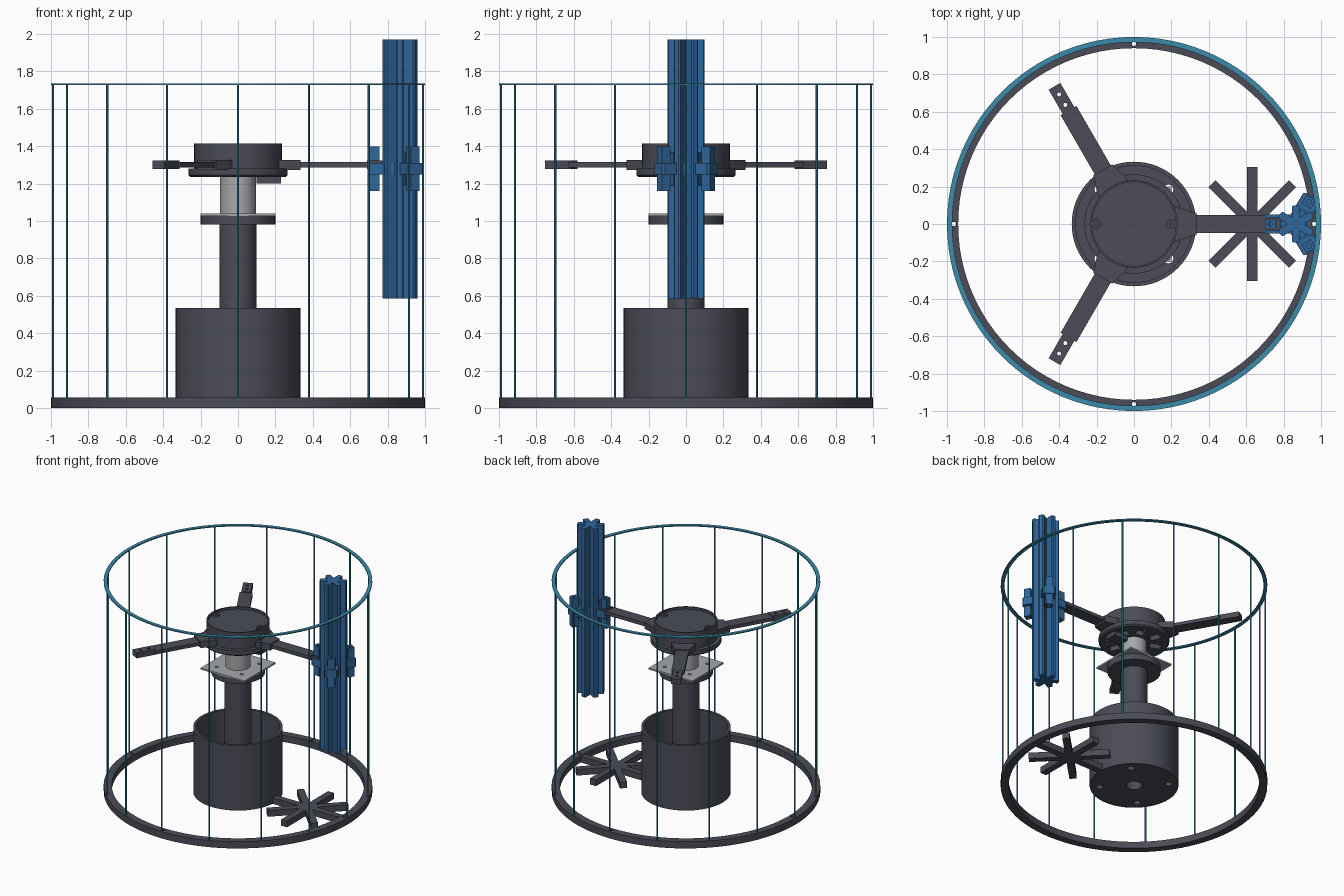
import bpy, bmesh, math
from mathutils import Matrix, Vector

if "Cube" in bpy.data.objects:
    bpy.data.objects.remove(bpy.data.objects["Cube"])


def material(name, rgb):
    m = bpy.data.materials.new(name)
    m.diffuse_color = (*rgb, 1)
    m.use_nodes = True
    m.node_tree.nodes["Principled BSDF"].inputs["Base Color"].default_value = m.diffuse_color
    return m


CHARCOAL = material("charcoal", (0.07, 0.073, 0.095))
BLUE = material("blue", (0.03, 0.135, 0.33))
STEEL = material("light grey", (0.38, 0.39, 0.41))
TEAL = material("teal", (0.045, 0.26, 0.4))


def finish(name, bm, mat, smooth=False):
    bmesh.ops.recalc_face_normals(bm, faces=bm.faces)
    me = bpy.data.meshes.new(name)
    bm.to_mesh(me)
    bm.free()
    ob = bpy.data.objects.new(name, me)
    bpy.context.collection.objects.link(ob)
    me.materials.append(mat)
    if smooth:
        bpy.ops.object.select_all(action='DESELECT')
        ob.select_set(True)
        bpy.context.view_layer.objects.active = ob
        bpy.ops.object.shade_smooth_by_angle(angle=math.radians(30))
    return ob


def lathe(name, profile, mat, n=64):
    """Spin a closed (radius, z) loop around the z axis."""
    bm = bmesh.new()
    rings = [[bm.verts.new((r * math.cos(2 * math.pi * i / n), r * math.sin(2 * math.pi * i / n), z))
              for r, z in profile] for i in range(n)]
    k = len(profile)
    for i in range(n):
        a, b = rings[i], rings[(i + 1) % n]
        for j in range(k):
            bm.faces.new((a[j], b[j], b[(j + 1) % k], a[(j + 1) % k]))
    bmesh.ops.remove_doubles(bm, verts=bm.verts, dist=1e-5)
    return finish(name, bm, mat, True)


def tube(name, r0, r1, z0, z1, mat, n=64):
    return lathe(name, [(r0, z0), (r1, z0), (r1, z1), (r0, z1)], mat, n)


def add_prism(bm, pts, z0, z1, angle=0, at=(0, 0)):
    """Extrude an outline between two heights, turned about z then moved."""
    M = Matrix.Translation((*at, 0)) @ Matrix.Rotation(angle, 4, 'Z')
    lo = [bm.verts.new(M @ Vector((x, y, z0))) for x, y in pts]
    hi = [bm.verts.new(M @ Vector((x, y, z1))) for x, y in pts]
    bm.faces.new(lo[::-1])
    bm.faces.new(hi)
    for i in range(len(pts)):
        j = (i + 1) % len(pts)
        bm.faces.new((lo[i], lo[j], hi[j], hi[i]))


def rect(x0, x1, h):
    return [(x0, -h), (x1, -h), (x1, h), (x0, h)]


def disc(r, n=16, cx=0, cy=0):
    return [(cx + r * math.cos(2 * math.pi * i / n), cy + r * math.sin(2 * math.pi * i / n)) for i in range(n)]


def drill(ob, outlines, z0, z1, angles=(0,), at=(0, 0)):
    """Cut the outlines, repeated at each angle, through an object."""
    bm = bmesh.new()
    for a in angles:
        for o in outlines:
            add_prism(bm, o, z0, z1, a, at)
    cutter = finish(ob.name + "_cutter", bm, ob.data.materials[0])
    cutter.hide_render = True
    cutter.hide_viewport = True
    mod = ob.modifiers.new("holes", 'BOOLEAN')
    mod.operation = 'DIFFERENCE'
    mod.solver = 'EXACT'
    mod.object = cutter


QUARTERS = [i * math.pi / 2 for i in range(4)]
DIAGONALS = [a + math.pi / 4 for a in QUARTERS]
THIRDS = [i * 2 * math.pi / 3 for i in range(3)]

# Base ring with four small holes
base = tube("base_ring", 0.94, 1.0, 0, 0.055, CHARCOAL, 96)
drill(base, [disc(0.012, 8, 0.963)], -0.1, 0.1, QUARTERS)

# Cage: top hoop and sixteen wires
tube("cage_hoop", 0.972, 1.0, 1.726, 1.735, TEAL, 96)
bm = bmesh.new()
for i in range(16):
    add_prism(bm, disc(0.006, 8, 0.989), 0.05, 1.73, i * math.pi / 8)
finish("cage_wires", bm, TEAL)

# Bucket housing with drilled floor
bucket = lathe("bucket", [(0.06, 0), (0.333, 0), (0.333, 0.535), (0.312, 0.535), (0.312, 0.03), (0.06, 0.03)], CHARCOAL)
drill(bucket, [disc(0.027, 16, 0.26)], -0.1, 0.1, DIAGONALS)

# Hollow column with round flange
lathe("column", [(0.06, 0.015), (0.1, 0.015), (0.1, 0.98), (0.2, 0.98), (0.2, 1.027), (0.06, 1.027)], CHARCOAL, 48)

# Motor plate and motor body
bm = bmesh.new()
add_prism(bm, rect(-0.2, 0.2, 0.2), 1.027, 1.04)
plate = finish("motor_plate", bm, STEEL)
drill(plate, [disc(0.014, 12, 0.16)], 1.02, 1.05, DIAGONALS)
lathe("motor", [(0, 1.035), (0.095, 1.035), (0.095, 1.24), (0, 1.24)], STEEL, 48)

# Rotor hub: slotted lower disc, drum with recessed lid, lid bosses
lower = lathe("hub_disc", [(0.05, 1.235), (0.255, 1.235), (0.265, 1.245), (0.265, 1.28), (0.05, 1.28)], CHARCOAL)
drill(lower, [rect(0.125, 0.215, 0.03)], 1.2, 1.3, [math.pi / 8 + i * math.pi / 4 for i in range(8)])
lathe("hub_drum", [(0, 1.275), (0.234, 1.275), (0.234, 1.415), (0.224, 1.415), (0.224, 1.395), (0, 1.395)], CHARCOAL)
bm = bmesh.new()
for a in (0, math.pi):
    add_prism(bm, disc(0.026, 16, 0.2), 1.39, 1.41, a)
bosses = finish("lid_bosses", bm, CHARCOAL)
drill(bosses, [disc(0.011, 12, 0.2)], 1.396, 1.45, (0, math.pi))
bm = bmesh.new()
add_prism(bm, rect(0.1, 0.23, 0.045), 1.2, 1.24)
finish("hub_counterweight", bm, CHARCOAL)

# Three arms: wedge root, beam and drilled tongue
for k, a in enumerate(THIRDS):
    bm = bmesh.new()
    add_prism(bm, [(0.22, -0.09), (0.25, -0.085), (0.335, -0.058), (0.335, 0.058), (0.25, 0.085), (0.22, 0.09)],
              1.272, 1.325, a)
    finish(f"arm_root_{k + 1}", bm, CHARCOAL)
    bm = bmesh.new()
    add_prism(bm, rect(0.33, 0.7, 0.049), 1.286, 1.314, a)
    finish(f"arm_beam_{k + 1}", bm, CHARCOAL)
    bm = bmesh.new()
    add_prism(bm, rect(0.69, 0.85, 0.036), 1.278, 1.322, a)
    tongue = finish(f"arm_tongue_{k + 1}", bm, CHARCOAL)
    drill(tongue, [disc(0.011, 12, 0.735), disc(0.011, 12, 0.8)], 1.2, 1.4, [a])

# Loose eight-spoke spider on the floor
bm = bmesh.new()
out = []
for i in range(8):
    a = i * math.pi / 4
    for x, y in ((0.305, -0.027), (0.305, 0.027)):
        out.append((x * math.cos(a) - y * math.sin(a), x * math.sin(a) + y * math.cos(a)))
    v, r = a + math.pi / 8, 0.027 / math.sin(math.pi / 8)
    out.append((r * math.cos(v), r * math.sin(v)))
add_prism(bm, out, 0, 0.05, 0, (0.632, 0))
finish("floor_spider", bm, CHARCOAL)

# Upright blade: six-ribbed star extrusion
MAST = (0.866, 0)
bm = bmesh.new()
out = []
for i in range(6):
    a = math.pi / 6 + i * math.pi / 3
    for x, y in ((0.093, -0.021), (0.1, -0.012), (0.1, 0.012), (0.093, 0.021)):
        out.append((x * math.cos(a) - y * math.sin(a), x * math.sin(a) + y * math.cos(a)))
    v = a + math.pi / 6
    out.append((0.042 * math.cos(v), 0.042 * math.sin(v)))
add_prism(bm, out, 0.585, 1.97, 0, MAST)
finish("blade_mast", bm, BLUE)

# Three-lobed clamp with upright lugs and sloped gussets
for k, t in enumerate(THIRDS):
    a = t + math.pi
    bm = bmesh.new()
    add_prism(bm, [(0.0, -0.05), (0.16, -0.05), (0.17, -0.04), (0.17, 0.04), (0.16, 0.05), (0.0, 0.05)],
              1.247, 1.31, a, MAST)
    finish(f"clamp_lobe_{k + 1}", bm, BLUE)
    bm = bmesh.new()
    add_prism(bm, rect(0.11, 0.163, 0.027), 1.16, 1.398, a, MAST)
    lug = finish(f"clamp_lug_{k + 1}", bm, BLUE)
    drill(lug, [disc(0.012, 12, 0.137)], 1.1, 1.45, [a], MAST)
    bm = bmesh.new()
    add_prism(bm, rect(0.03, 0.085, 0.016), 1.19, 1.365, a, MAST)
    finish(f"clamp_gusset_{k + 1}", bm, BLUE)
